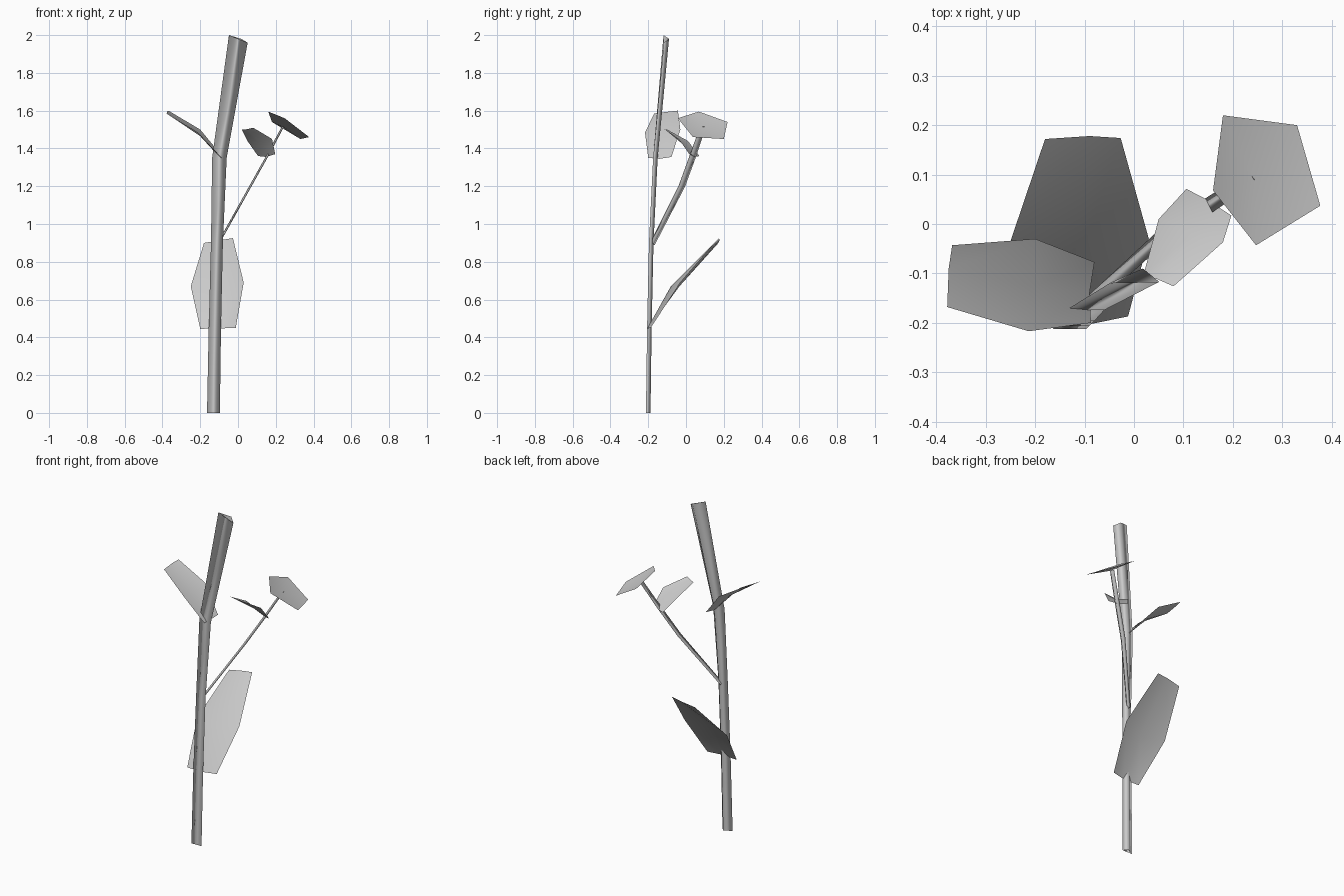
import bpy
from mathutils import Vector

default = bpy.data.objects.get("Cube")
if default:
    bpy.data.objects.remove(default, do_unlink=True)

GREY = (0.6, 0.6, 0.6, 1)
grey = bpy.data.materials.new("plain_grey")
grey.use_nodes = True
grey.diffuse_color = GREY
grey.node_tree.nodes["Principled BSDF"].inputs["Base Color"].default_value = GREY


def make(name, verts, faces):
    """Smooth-shaded open surface in the single grey."""
    mesh = bpy.data.meshes.new(name)
    mesh.from_pydata(verts, [], faces)
    mesh.materials.append(grey)
    mesh.polygons.foreach_set("use_smooth", [True] * len(faces))
    mesh.update()
    obj = bpy.data.objects.new(name, mesh)
    bpy.context.collection.objects.link(obj)
    return obj


def loft(name, rings, closed):
    """Bridge rows of three points; closed rows give a three-sided tube."""
    n = len(rings[0])
    verts = [p for ring in rings for p in ring]
    faces = []
    for r in range(len(rings) - 1):
        for i in range(n if closed else n - 1):
            j = (i + 1) % n
            faces.append((r * n + i, r * n + j, r * n + n + j, r * n + n + i))
    return make(name, verts, faces)


# Main stem: open-ended triangular tube, crease at the back
# each row: left x, right x, front y, height
stem_rows = [(-.164, -.096, -.212, 0), (-.155, -.09, -.206, .45),
             (-.143, -.08, -.196, .9), (-.137, -.06, -.174, 1.35)]
stem = [[(a, y, z), (b, y, z), (a + .68 * (b - a), y + .024, z)]
        for a, b, y, z in stem_rows]
stem.append([(-.048, -.119, 2), (.051, -.117, 1.96), (.018, -.09, 1.98)])
loft("stem", stem, True)

# Side branch: thinner triangular tube, crease toward the left
branch = []
for x, y, z, w in [(-.108, -.18, .89, .015), (.065, -.022, 1.2, .018),
                   (.16, .04, 1.37, .018), (.237, .09, 1.515, .016)]:
    c = Vector((x, y, z))
    branch.append([c + Vector((-.006, w, 0)), c + Vector((-.004, -w, 0)),
                   c + Vector((.007, 0, 0))])
loft("side_branch", branch, True)

# Folded leaves: rows of edge, midrib, edge from base to tip
loft("lower_leaf", [
    [(-.2, -.2, .445), (-.1, -.205, .447), (-.012, -.187, .45)],
    [(-.25, -.035, .67), (-.11, -.08, .67), (.03, -.03, .69)],
    [(-.18, .172, .9), (-.09, .178, .915), (-.027, .174, .925)]], False)

loft("right_leaf", [
    [(-.08, -.077, 1.355), (-.09, -.14, 1.345), (-.087, -.2, 1.35)],
    [(-.2, -.03, 1.5), (-.2, -.125, 1.465), (-.213, -.217, 1.485)],
    [(-.368, -.043, 1.6), (-.375, -.09, 1.595), (-.378, -.168, 1.585)]], False)

loft("branch_leaf", [
    [(.197, .017, 1.37), (.15, .048, 1.355), (.106, .071, 1.36)],
    [(.18, -.037, 1.45), (.12, -.02, 1.425), (.05, .01, 1.44)],
    [(.08, -.126, 1.51), (.05, -.113, 1.502), (.02, -.1, 1.5)]], False)

# End leaf: five-sided fan around its centre
rim = [(.18, .22, 1.54), (.16, .068, 1.595), (.247, -.043, 1.56),
       (.377, .037, 1.46), (.33, .2, 1.45)]
centre = sum((Vector(p) for p in rim), Vector()) / len(rim) - Vector((.015, .005, .01))
make("end_leaf", rim + [tuple(centre)],
     [(i, (i + 1) % 5, 5) for i in range(5)])
